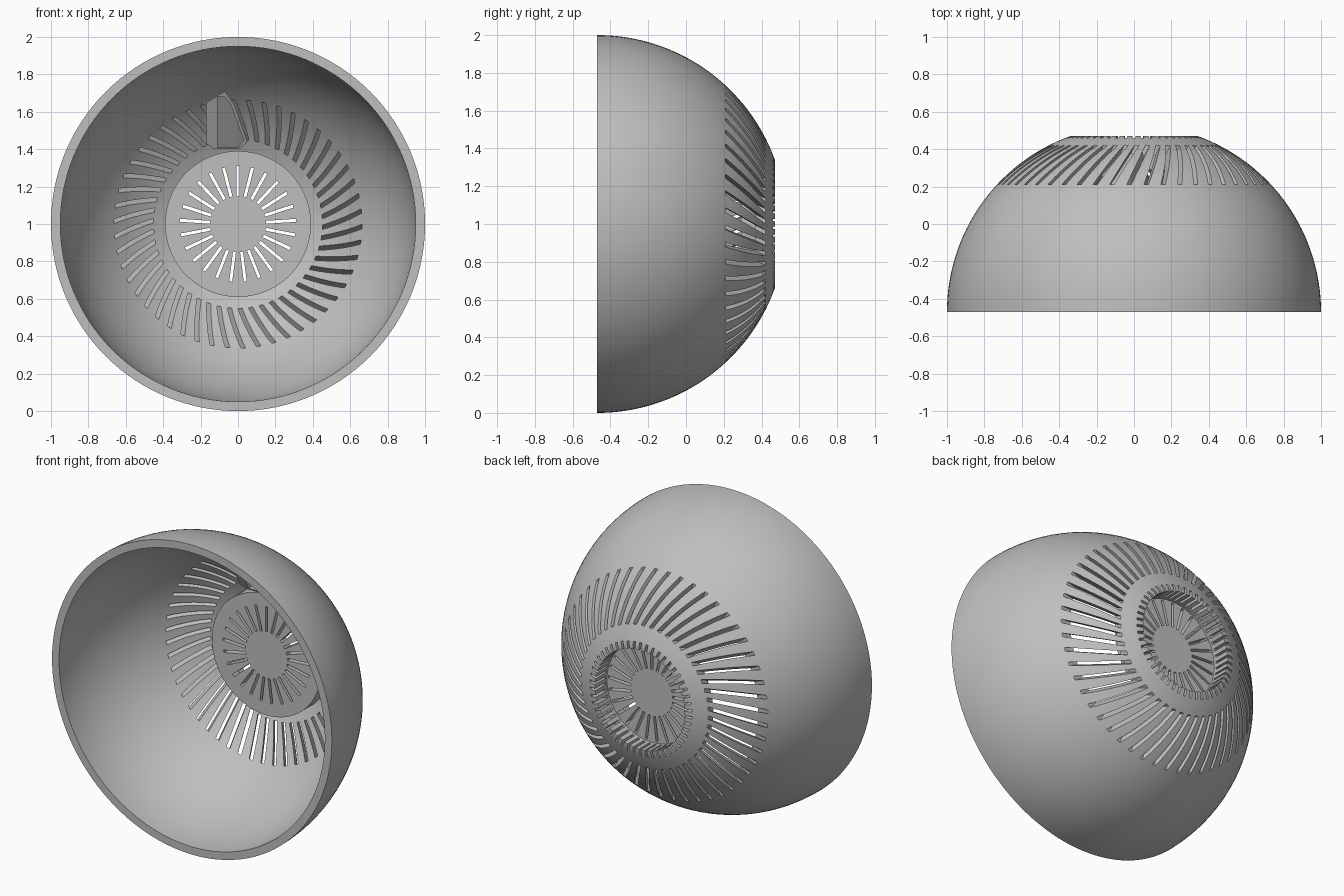
import bpy, bmesh, math
from mathutils import Vector

cube = bpy.data.objects.get("Cube")
if cube:
    bpy.data.objects.remove(cube)

grey = bpy.data.materials.new("plain grey")
grey.use_nodes = True
colour = (0.52, 0.52, 0.52, 1)
grey.diffuse_color = colour
grey.node_tree.nodes["Principled BSDF"].inputs["Base Color"].default_value = colour

RIM_Y, BACK_Y = -0.47, 0.47      # bowl opening and back end
R_OUT, R_IN = 1.0, 0.95          # shell radii
HUB_R, RECESS_R = 0.39, 0.32     # hub boss and its rear recess
HUB_FRONT, FLOOR_Y = 0.29, 0.35  # faces of the perforated plate


def make_object(name, bm):
    bmesh.ops.recalc_face_normals(bm, faces=bm.faces)
    mesh = bpy.data.meshes.new(name)
    bm.to_mesh(mesh)
    bm.free()
    obj = bpy.data.objects.new(name, mesh)
    bpy.context.collection.objects.link(obj)
    mesh.materials.append(grey)
    return obj


def arc(radius, start, end, steps):
    """Points (r, y) on a sphere section, by angle from the axis."""
    return [(radius * math.sin(a), RIM_Y + radius * math.cos(a))
            for a in (start + (end - start) * i / steps for i in range(steps + 1))]


def lathe(profile, segments):
    bm = bmesh.new()
    verts = [bm.verts.new((r, y, 1)) for r, y in profile]
    edges = [bm.edges.new(pair) for pair in zip(verts, verts[1:])]
    bmesh.ops.spin(bm, geom=verts + edges, cent=(0, 0, 1), axis=(0, 1, 0),
                   angle=math.tau, steps=segments)
    bmesh.ops.remove_doubles(bm, verts=bm.verts, dist=0.0001)
    return bm


def prism(bm, front, back):
    """Close two matching outlines into a solid."""
    a = [bm.verts.new(p) for p in front]
    b = [bm.verts.new(p) for p in back]
    bm.faces.new(a)
    bm.faces.new(b[::-1])
    for i in range(len(a)):
        j = (i + 1) % len(a)
        bm.faces.new((a[i], b[i], b[j], a[j]))


def slot_ring(name, count, r0, r1, y0, y1, width, slant=0, phase=0):
    """Ring of radial cutters, optionally leaning around the axis."""
    bm = bmesh.new()
    mid = 0.29
    for i in range(count):
        t = math.tau * i / count + phase
        out = Vector((math.sin(t), 0, math.cos(t)))
        side = Vector((math.cos(t), 0, -math.sin(t)))
        ends = []
        for y in (y0, y1):
            lean = slant * (y - mid)
            ends.append([Vector((0, y, 1)) + out * r + side * (lean + s * width / 2)
                         for r, s in ((r0, -1), (r0, 1), (r1, 1), (r1, -1))])
        prism(bm, *ends)
    return make_object(name, bm)


def cut(target, cutter):
    mod = target.modifiers.new("cut", "BOOLEAN")
    mod.operation = "DIFFERENCE"
    mod.solver = "EXACT"
    mod.object = cutter
    bpy.context.view_layer.objects.active = target
    bpy.ops.object.modifier_apply(modifier=mod.name)
    bpy.data.objects.remove(cutter)


def smooth(obj):
    bpy.ops.object.select_all(action="DESELECT")
    obj.select_set(True)
    bpy.context.view_layer.objects.active = obj
    bpy.ops.object.shade_smooth_by_angle(angle=math.radians(30))


# Bowl shell with the hub boss and rear recess in one profile
back_angle = math.acos((BACK_Y - RIM_Y) / R_OUT)
profile = [(0, FLOOR_Y), (RECESS_R, FLOOR_Y), (RECESS_R, BACK_Y)]
profile += arc(R_OUT, back_angle, math.pi / 2, 32)
profile += arc(R_IN, math.pi / 2, math.asin(HUB_R / R_IN), 32)
profile += [(HUB_R, HUB_FRONT), (0, HUB_FRONT)]
bowl = make_object("vented_bowl", lathe(profile, 128))

# Slanted side vents, plate vents and rim notches
cut(bowl, slot_ring("side_vent_cutter", 50, 0.45, 0.85, 0.21, 0.46, 0.024,
                    slant=0.5, phase=math.radians(1)))
cut(bowl, slot_ring("plate_vent_cutter", 25, 0.15, 0.31, 0.2, 0.4, 0.016))
cut(bowl, slot_ring("rim_notch_cutter", 50, 0.313, 0.365, 0.365, 0.52, 0.015))
smooth(bowl)


# Hollow bracket above the hub, seated in the shell wall
def seat_y(x, z):
    return RIM_Y + math.sqrt(0.97 ** 2 - x * x - (z - 1) ** 2)


outline = [(-0.17, 1.43), (-0.13, 1.40), (0.01, 1.40), (0.05, 1.44),
           (-0.02, 1.64), (-0.07, 1.71), (-0.17, 1.65)]
bm = bmesh.new()
prism(bm, [(x, 0.27 - 0.16 * (z - 1.4) / 0.3, z) for x, z in outline],
      [(x, seat_y(x, z), z) for x, z in outline])
bracket = make_object("inner_bracket", bm)

pocket = [(-0.11, 1.41), (0.0, 1.41), (0.03, 1.45), (-0.04, 1.64), (-0.07, 1.68), (-0.11, 1.68)]
bm = bmesh.new()
prism(bm, [(x, 0, z) for x, z in pocket],
      [(x, seat_y(x, z) - 0.03, z) for x, z in pocket])
cut(bracket, make_object("pocket_cutter", bm))
